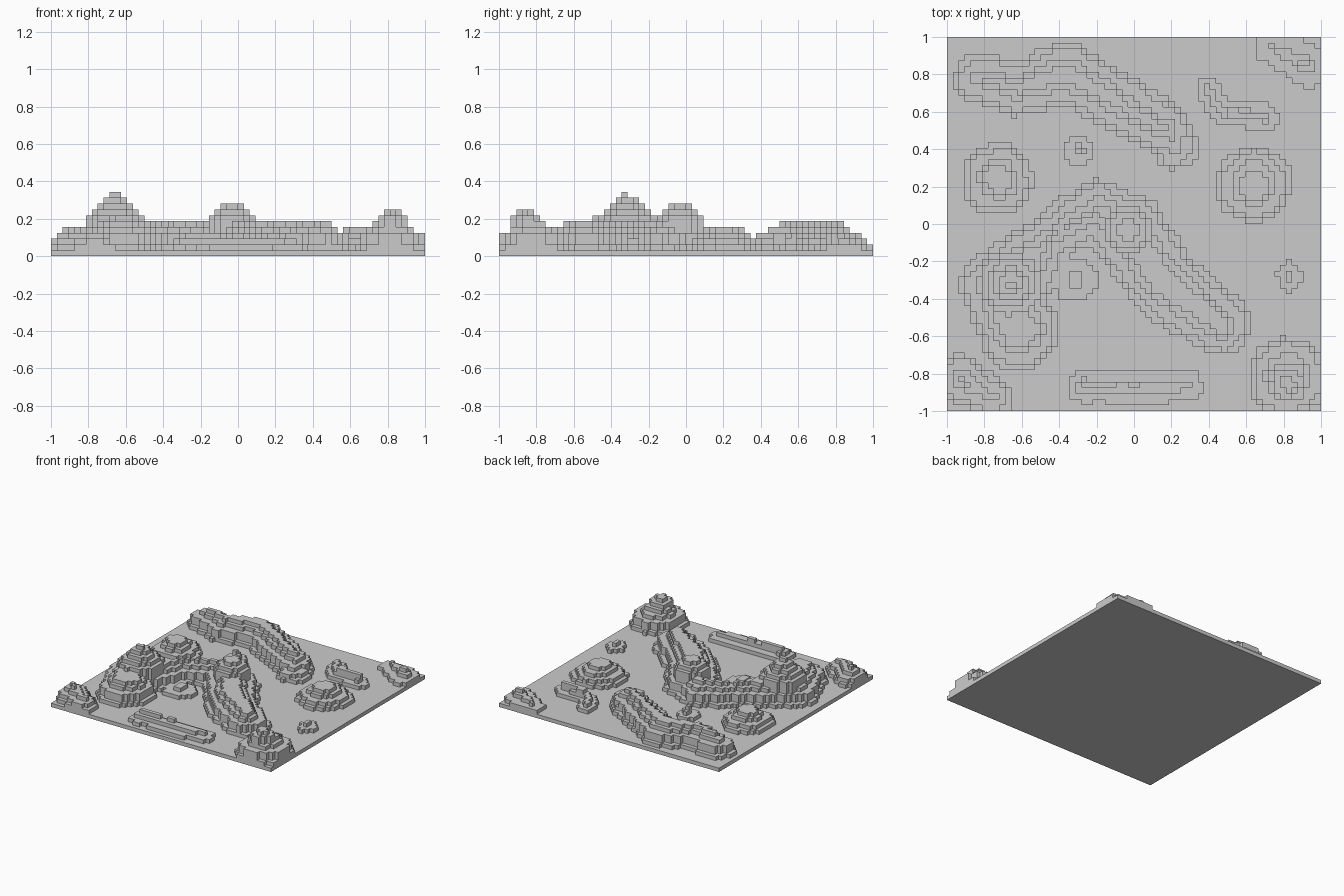
import bpy, bmesh, math
from mathutils import Vector, noise

if "Cube" in bpy.data.objects:
    bpy.data.objects.remove(bpy.data.objects["Cube"])

N = 64                 # cells per side
C = 2.0 / N            # cell size

# Landforms: top level in cells, then a path of (x, y, radius)
LANDFORMS = [
    # back ridge
    (6, (-.83, .78, .125), (-.62, .72, .145), (-.36, .81, .16), (.16, .51, .14)),
    (5, (.12, .56, .12), (.22, .41, .115)),
    # arched centre ridge with the left hill
    (6, (-.68, -.34, .23), (-.44, -.06, .13), (-.19, .08, .155),
        (-.03, -.04, .2), (.16, -.32, .19), (.47, -.54, .165)),
    (6, (-.8, -.33, .13), (-.62, -.56, .22)),
    # round mounds
    (4, (-.31, -.29, .12)),
    (5, (-.73, .24, .19)),
    (5, (.64, .21, .2)),
    (4, (-.29, .4, .08)),
    (4, (.83, -.28, .075)),
    # hooked mound and front wall
    (4, (.4, .72, .065), (.46, .6, .07), (.7, .57, .07)),
    (4, (-.26, -.87, .085), (.28, -.87, .085)),
    # corner hills
    (5, (-.92, -.83, .13), (-.75, -.93, .1)),
    (6, (.82, -.82, .21)),
    (4, (.72, .95, .08), (.92, .85, .12)),
]

# Stepped summits: x, y, radius, top level
SUMMITS = [(-.66, -.32, .165, 11), (-.03, -.03, .13, 9), (.82, -.85, .08, 8)]


def depth(p, path):
    """How far a point lies inside a tapering path outline."""
    best = -9
    for a, b in zip(path, path[1:] or path):
        va, ab = Vector(a[:2]), Vector(b[:2]) - Vector(a[:2])
        t = max(0, min(1, (p - va).dot(ab) / max(ab.length_squared, 1e-9)))
        best = max(best, a[2] + (b[2] - a[2]) * t - (p - va - ab * t).length)
    return best


def terrace(d, top):
    """Low rim, steep wall, then single steps up to the top."""
    if d <= 0:
        return 1
    return 2 if d < .03 else top - 2 if d < .085 else top - 1 if d < .12 else top


def cell_height(i, j):
    if not (0 <= i < N and 0 <= j < N):
        return 0
    p = Vector((-1 + (i + .5) * C, -1 + (j + .5) * C))
    wobble = .018 * noise.noise(Vector((p.x * 9, p.y * 9, 3.3)))
    h = 1
    for top, *path in LANDFORMS:
        d = depth(p, path) + wobble
        # small mounds are scaled so their tops still form
        size = max(r for _, _, r in path)
        h = max(h, terrace(d * max(1, .14 / size), top))
    for x, y, r, top in SUMMITS:
        inside = r - math.hypot(p.x - x, p.y - y)
        if inside > 0:
            h = max(h, min(top, 7 + int(inside / .035)))
    return h


# Block terrain: a top per cell and walls wherever a neighbour is lower
heights = {(i, j): cell_height(i, j) for i in range(-1, N + 1) for j in range(-1, N + 1)}
bm = bmesh.new()
cache = {}


def face(*points):
    for q in points:
        if q not in cache:
            cache[q] = bm.verts.new((-1 + q[0] * C, -1 + q[1] * C, q[2] * C))
    bm.faces.new([cache[q] for q in points])


for i in range(N):
    for j in range(N):
        h = heights[i, j]
        corners = [(i, j), (i + 1, j), (i + 1, j + 1), (i, j + 1)]
        face(*[(*c, h) for c in corners])
        face(*[(*c, 0) for c in reversed(corners)])
        for s, (di, dj) in enumerate([(0, -1), (1, 0), (0, 1), (-1, 0)]):
            a, b = corners[s], corners[(s + 1) % 4]
            for k in range(heights[i + di, j + dj], h):
                face((*a, k), (*b, k), (*b, k + 1), (*a, k + 1))

mesh = bpy.data.meshes.new("block_terrain")
bm.to_mesh(mesh)
bm.free()
terrain = bpy.data.objects.new("block_terrain", mesh)
bpy.context.collection.objects.link(terrain)
